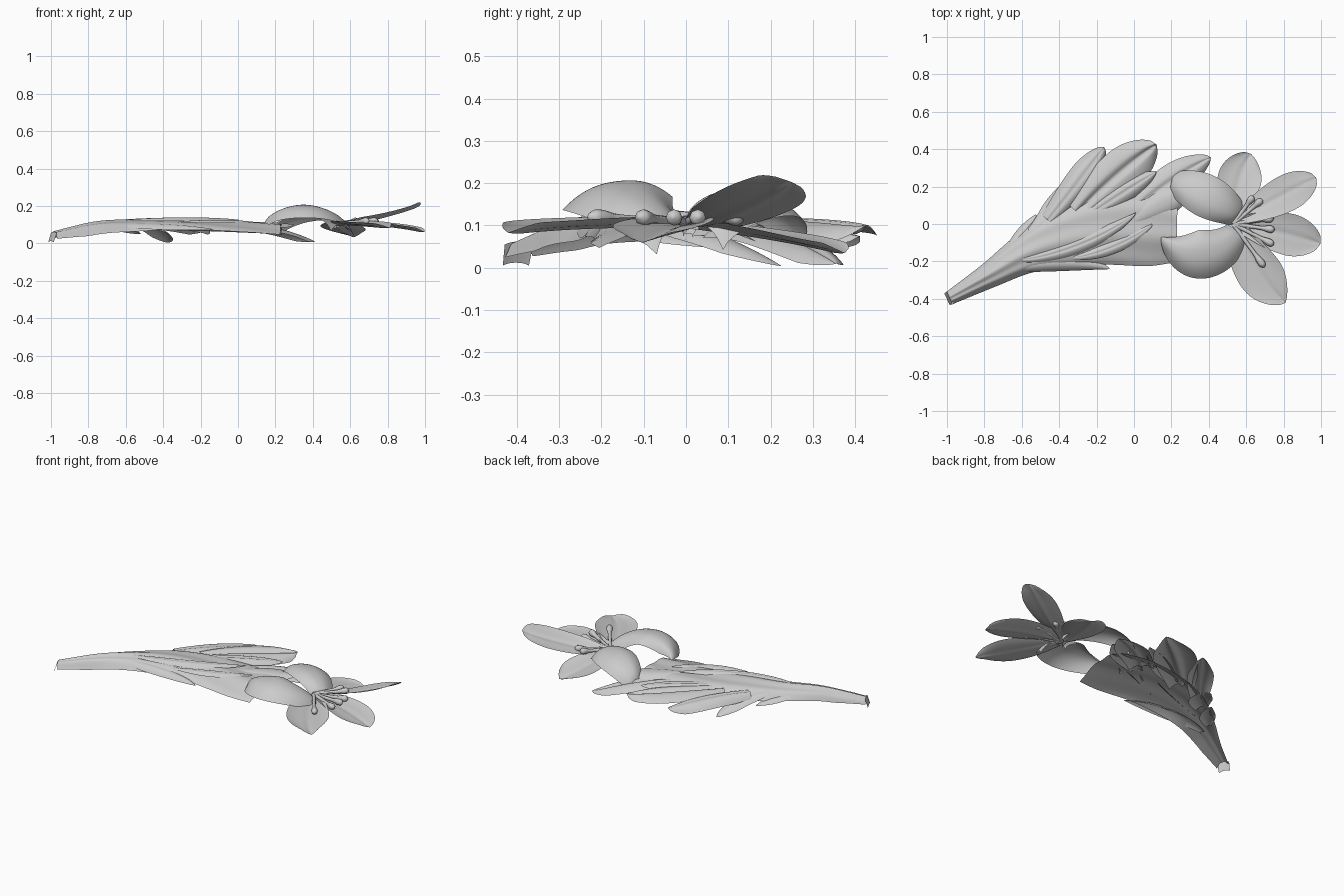
import bpy, bmesh, math
from mathutils import Vector

if "Cube" in bpy.data.objects:
    bpy.data.objects.remove(bpy.data.objects["Cube"])

mat = bpy.data.materials.new("plain_grey")
mat.diffuse_color = (0.6, 0.6, 0.6, 1)
mat.use_nodes = True
mat.node_tree.nodes["Principled BSDF"].inputs["Base Color"].default_value = mat.diffuse_color


def spline(pts, s):
    """Catmull-Rom point at s in 0..1 through points of any dimension."""
    n = len(pts) - 1
    i = min(int(s * n), n - 1)
    u = s * n - i
    a, b, c, d = (pts[max(0, min(n, i + k))] for k in (-1, 0, 1, 2))
    return [0.5 * (2 * q + (r - p) * u + (2 * p - 5 * q + 4 * r - t) * u * u
                   + (3 * q - p - 3 * r + t) * u ** 3) for p, q, r, t in zip(a, b, c, d)]


def finish(name, bm):
    for f in bm.faces:
        f.smooth = True
    me = bpy.data.meshes.new(name)
    bm.to_mesh(me)
    bm.free()
    me.materials.append(mat)
    bpy.context.collection.objects.link(bpy.data.objects.new(name, me))


def sheet(name, spine, dome=0.03, rib=0.0, roll=0.0, ripple=0.0, n=40, m=18):
    """Sheet along spine(s) = (x, y, z, half width); the edges fall by dome."""
    bm = bmesh.new()
    rows = []
    for i in range(n + 1):
        s = i / n
        x, y, z, w = spine(s)
        a, b = spine(max(0, s - 0.02)), spine(min(1, s + 0.02))
        side = Vector((a[1] - b[1], b[0] - a[0])).normalized()
        w = max(w, 0.002)
        fade = min(1, w / 0.06)
        row = []
        for j in range(m + 1):
            t = 2 * j / m - 1
            h = z - fade * (dome * abs(t) ** 2.4 + rib * math.exp(-(t / 0.16) ** 2)
                            - roll * t - ripple * math.sin(9 * t + 5 * s))
            row.append(bm.verts.new((x + side.x * w * t, y + side.y * w * t, max(h, 0))))
        rows.append(row)
    for r, q in zip(rows, rows[1:]):
        for j in range(m):
            bm.faces.new((r[j], q[j], q[j + 1], r[j + 1]))
    finish(name, bm)


def leaf(name, base, tip, width, bend=0.0, lift=0.0, peak=0.5, root=0.3, end=0.0,
         blunt=0.7, arch=0.85, **shape):
    """Pointed sheet from base to tip, bowed sideways by bend and upward by lift."""
    base, tip = Vector(base), Vector(tip)
    d = (tip - base).to_2d().normalized()

    def spine(s):
        p = base.lerp(tip, s)
        bow = (4 * s * (1 - s)) ** 0.85
        up = (4 * s * (1 - s)) ** arch
        if s < peak:
            w = root + (1 - root) * math.sin(s / peak * math.pi / 2)
        else:
            w = end + (1 - end) * max(0, math.cos((s - peak) / (1 - peak) * math.pi / 2)) ** blunt
        return p.x - d.y * bend * bow, p.y + d.x * bend * bow, p.z + lift * up, width * w

    sheet(name, spine, **shape)


def tube(name, pts, n=18, m=8):
    """Round closed strand along (x, y, z, radius)."""
    bm = bmesh.new()
    rows = []
    for i in range(n + 1):
        x, y, z, r = spline(pts, i / n)
        a, b = spline(pts, max(0, i / n - 0.02)), spline(pts, min(1, i / n + 0.02))
        d = Vector((b[0] - a[0], b[1] - a[1], b[2] - a[2])).normalized()
        u = d.cross(Vector((0, 0, 1))).normalized()
        v = u.cross(d)
        rows.append([bm.verts.new(Vector((x, y, z)) + max(r, 0.002) * (
            u * math.cos(k * math.tau / m) + v * math.sin(k * math.tau / m))) for k in range(m)])
    for p, q in zip(rows, rows[1:]):
        for k in range(m):
            bm.faces.new((p[k], p[(k + 1) % m], q[(k + 1) % m], q[k]))
    bm.faces.new(rows[0])
    bm.faces.new(rows[-1])
    bmesh.ops.recalc_face_normals(bm, faces=bm.faces)
    finish(name, bm)


# Stem widening into the main body, open underneath
body = [(-0.985, -0.395, 0.062, 0.037), (-0.77, -0.272, 0.112, 0.07),
        (-0.58, -0.158, 0.126, 0.11), (-0.38, -0.075, 0.133, 0.165),
        (-0.16, -0.02, 0.125, 0.2), (0.07, -0.003, 0.112, 0.222), (0.23, -0.005, 0.102, 0.2)]
sheet("stem_body", lambda s: spline(body, s), dome=0.058, ripple=0.004, n=60, m=28)

# Turned-down lip at the cut end of the stem
lip = [(-1.0, -0.402, 0.012, 0.034), (-0.985, -0.395, 0.062, 0.037)]
sheet("stem_lip", lambda s: spline(lip, s), dome=0.012, n=8)

# Leaves lying along the body
leaf("lower_leaf", (-0.72, -0.26, 0.1), (-0.13, -0.24, 0.075), 0.048, 0.045, 0.018, dome=0.04)
leaf("middle_leaf", (-0.6, -0.19, 0.125), (0.01, 0.06, 0.125), 0.042, -0.045, 0.015, dome=0.03, rib=0.006)
leaf("inner_leaf", (-0.32, -0.18, 0.115), (0.1, 0.0, 0.112), 0.037, -0.03, 0.013, dome=0.03, rib=0.006)

# Leaves spreading from the back edge
leaf("side_leaf_1", (-0.7, -0.18, 0.095), (-0.525, 0.05, 0.05), 0.045, -0.015, 0.015)
leaf("side_leaf_2", (-0.55, -0.06, 0.11), (-0.375, 0.225, 0.005), 0.065, -0.035, 0.025, root=0.6)
leaf("side_leaf_3", (-0.46, 0.02, 0.115), (-0.16, 0.41, 0.075), 0.075, -0.005, 0.015,
     peak=0.6, root=0.6, blunt=0.55, dome=0.045, rib=0.006)
leaf("large_leaf", (-0.3, 0.06, 0.115), (0.12, 0.425, 0.1), 0.12, 0.015, 0.01,
     peak=0.6, root=0.6, blunt=0.55, dome=0.035, rib=0.025, roll=0.006)
leaf("small_leaf", (-0.24, 0.05, 0.115), (0.12, 0.28, 0.095), 0.06, 0, 0.014, root=0.5, dome=0.035, rib=0.006)
leaf("back_leaf", (0.02, 0.09, 0.1), (0.41, 0.355, 0.01), 0.088, 0.015, 0.025, root=0.8, blunt=0.6, rib=0.01)
leaf("right_leaf", (0.0, 0.02, 0.112), (0.3, 0.17, 0.1), 0.07, 0.01, 0.008, peak=0.6, root=0.5, dome=0.025)

# Four open petals, slightly cupped
leaf("back_petal", (0.535, 0.03, 0.095), (0.625, 0.375, 0.035), 0.117, 0.025, 0.005,
     peak=0.6, root=0.45, blunt=0.55, dome=-0.018, rib=0.006)
leaf("upper_right_petal", (0.56, 0.03, 0.1), (0.973, 0.248, 0.203), 0.098, 0, -0.012,
     peak=0.64, root=0.35, blunt=0.5, dome=-0.008, rib=0.006, roll=-0.022)
leaf("right_petal", (0.56, 0.0, 0.1), (0.997, -0.105, 0.06), 0.112, 0.008, 0.015,
     peak=0.62, root=0.4, blunt=0.5, dome=-0.016, rib=0.006)
leaf("front_petal", (0.55, -0.03, 0.1), (0.81, -0.42, 0.083), 0.122, -0.028, 0.006,
     peak=0.58, root=0.5, blunt=0.65, dome=-0.02, rib=0.006)

# Two petals arching up and curling back onto the body
leaf("front_curled_petal", (0.56, -0.035, 0.1), (0.147, -0.07, 0.113), 0.13, 0.11, 0.098,
     root=0.55, blunt=0.75, arch=0.65, dome=0.052, roll=-0.016)
leaf("back_curled_petal", (0.56, 0.04, 0.1), (0.2, 0.225, 0.085), 0.115, -0.018, 0.088,
     root=0.55, end=0.4, arch=0.65, dome=0.042, roll=0.016)

# Stamens with swollen tips, fanning out of the flower centre
for i, (angle, length) in enumerate(zip((54, 40, 8, -8, -27, -54), (0.18, 0.2, 0.215, 0.22, 0.24, 0.28))):
    dx, dy = math.cos(math.radians(angle)), math.sin(math.radians(angle))
    tube(f"stamen_{i + 1}", [(0.53 + dx * length * k, dy * length * k, 0.105 + 0.015 * k, r) for k, r in
                             ((0, 0.012), (0.35, 0.011), (0.7, 0.011), (0.85, 0.018), (0.96, 0.018), (1.02, 0.004))])
